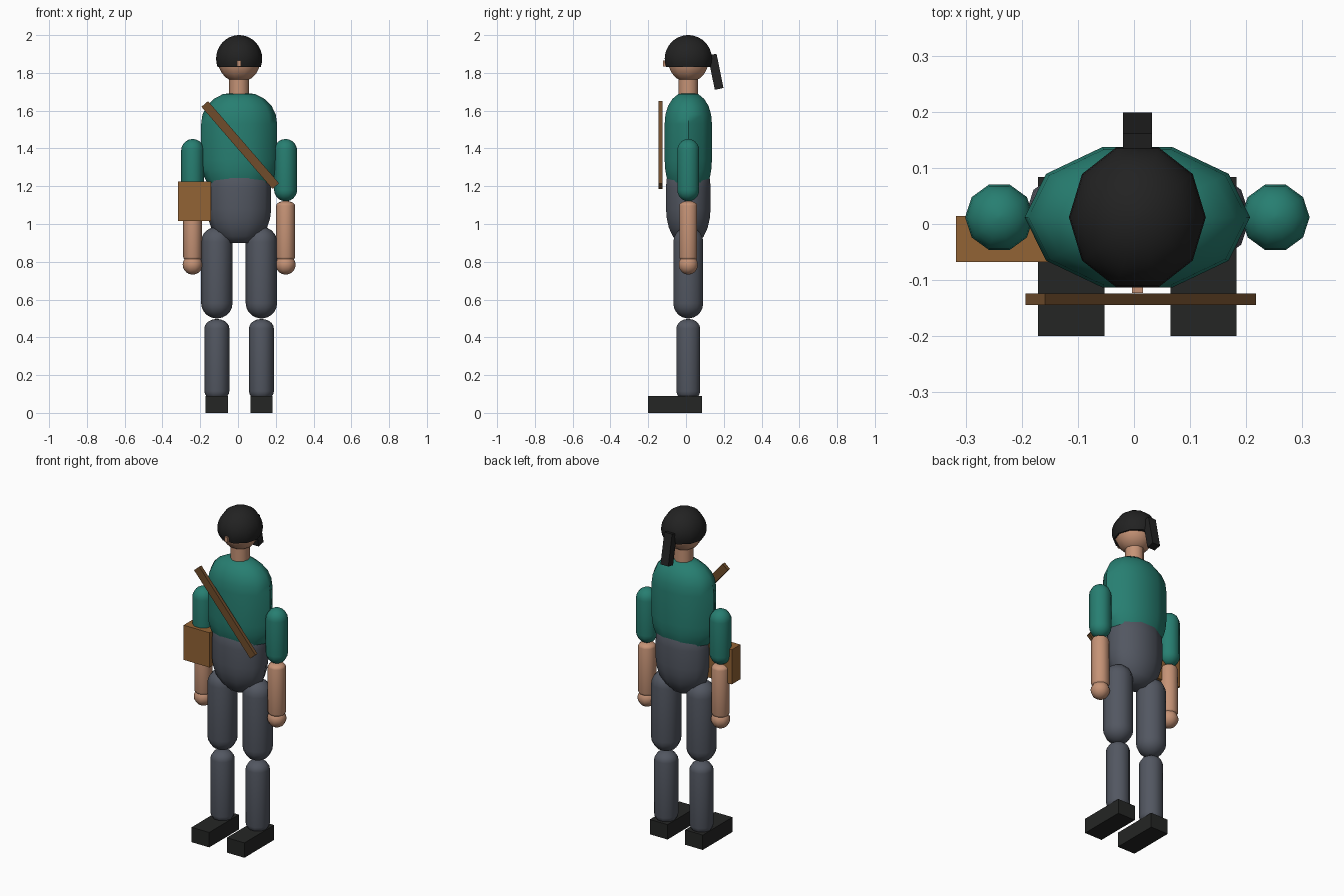
import bpy, bmesh, math
from mathutils import Matrix

cube = bpy.data.objects.get("Cube")
if cube:
    bpy.data.objects.remove(cube, do_unlink=True)

CX, CY = 0.006, 0.012   # body axis
SIDES = 10


def material(name, rgb):
    m = bpy.data.materials.new(name)
    m.use_nodes = True
    m.diffuse_color = (*rgb, 1)
    m.node_tree.nodes["Principled BSDF"].inputs["Base Color"].default_value = (*rgb, 1)
    return m


TEAL = material("teal cloth", (0.02, 0.21, 0.165))
GREY = material("grey cloth", (0.085, 0.095, 0.12))
SKIN = material("skin", (0.56, 0.29, 0.18))
BLACK = material("black hair", (0.016, 0.016, 0.016))
BOOT = material("dark leather", (0.018, 0.019, 0.018))
TAN = material("tan leather", (0.29, 0.125, 0.035))
BROWN = material("brown strap", (0.16, 0.073, 0.024))


def finish(name, bm, mat, smooth):
    bmesh.ops.recalc_face_normals(bm, faces=bm.faces)
    mesh = bpy.data.meshes.new(name)
    bm.to_mesh(mesh)
    bm.free()
    mesh.materials.append(mat)
    ob = bpy.data.objects.new(name, mesh)
    bpy.context.collection.objects.link(ob)
    if smooth:
        bpy.ops.object.select_all(action='DESELECT')
        ob.select_set(True)
        bpy.context.view_layer.objects.active = ob
        bpy.ops.object.shade_smooth_by_angle(angle=math.radians(50))
    return ob


def lathe(name, profile, mat, x=CX, y=CY, depth=1.0):
    """Ten-sided turned form from (radius, height) pairs; depth scales y."""
    bm = bmesh.new()
    rings = []
    for r, z in profile:
        ring = []
        for i in range(SIDES):
            a = math.tau * i / SIDES
            ring.append(bm.verts.new((x + r * math.cos(a), y + r * depth * math.sin(a), z)))
        rings.append(ring)
    for low, high in zip(rings, rings[1:]):
        for i in range(SIDES):
            j = (i + 1) % SIDES
            bm.faces.new((low[i], low[j], high[j], high[i]))
    bm.faces.new(rings[0])
    bm.faces.new(rings[-1])
    return finish(name, bm, mat, True)


def capsule(r, z0, z1, cap, steps=5):
    """Profile of a rod with rounded ends of height cap."""
    ends = [(r * math.sin(t), cap * math.cos(t))
            for t in (math.pi / 2 * (k + 0.25) / (steps + 0.25) for k in range(steps + 1))]
    return ([(a, z0 + cap - b) for a, b in ends]
            + [(a, z1 - cap + b) for a, b in reversed(ends)])


def ball(r, z, height=None, start=-1.0):
    """Profile of a sphere, optionally cut off below start (-1 to 1)."""
    height = height or r
    t0 = max(math.asin(start), -1.48)
    n = 10
    angles = [t0 + (1.5 - t0) * k / n for k in range(n + 1)]
    return [(r * math.cos(t), z + height * math.sin(t)) for t in angles]


def box(name, center, size, mat, rot=(0, 'X')):
    bm = bmesh.new()
    bmesh.ops.create_cube(bm, size=1)
    bm.transform(Matrix.Translation(center) @ Matrix.Rotation(rot[0], 4, rot[1])
                 @ Matrix.Diagonal((*size, 1)))
    return finish(name, bm, mat, False)


# Trunk
lathe("torso", [(0.168, 1.215), (0.185, 1.25), (0.196, 1.29), (0.201, 1.34), (0.201, 1.53),
                (0.194, 1.58), (0.172, 1.625), (0.135, 1.662), (0.085, 1.688), (0.03, 1.694)],
      TEAL, depth=0.655)
lathe("pelvis", [(0.075, 0.9), (0.118, 0.935), (0.148, 0.98), (0.164, 1.03), (0.17, 1.08),
                 (0.17, 1.19), (0.165, 1.24), (0.14, 1.28)], GREY, depth=0.73)

# Head
lathe("neck", [(0.053, 1.66), (0.053, 1.78)], SKIN)
lathe("head", ball(0.111, 1.861), SKIN)
lathe("hair_cap", ball(0.122, 1.875, 0.125, -0.36), BLACK, depth=1.075)
box("nose", (CX, -0.112, 1.85), (0.02, 0.022, 0.03), SKIN)
box("ponytail", (CX, 0.157, 1.806), (0.052, 0.047, 0.185), BLACK, (0.2, 'X'))

# Limbs, mirrored about the body axis
for side, s in (("left", 1), ("right", -1)):
    arm, leg = CX + s * 0.246, CX + s * 0.118
    lathe(side + "_upper_arm", capsule(0.061, 1.12, 1.45, 0.061), TEAL, arm)
    lathe(side + "_forearm", capsule(0.05, 0.8, 1.122, 0.025), SKIN, arm)
    lathe(side + "_hand", ball(0.053, 0.785), SKIN, arm)
    lathe(side + "_thigh", capsule(0.083, 0.5, 0.985, 0.08), GREY, leg)
    lathe(side + "_shin", capsule(0.066, 0.065, 0.497, 0.05), GREY, leg)
    box(side + "_foot", (leg, -0.058, 0.045), (0.118, 0.284, 0.09), BOOT)

# Satchel and its strap
box("satchel", (-0.23, -0.027, 1.12), (0.174, 0.082, 0.21), TAN)
box("shoulder_strap", (0.012, -0.134, 1.418), (0.046, 0.021, 0.575), BROWN,
    (-math.atan2(0.376, 0.435), 'Y'))
